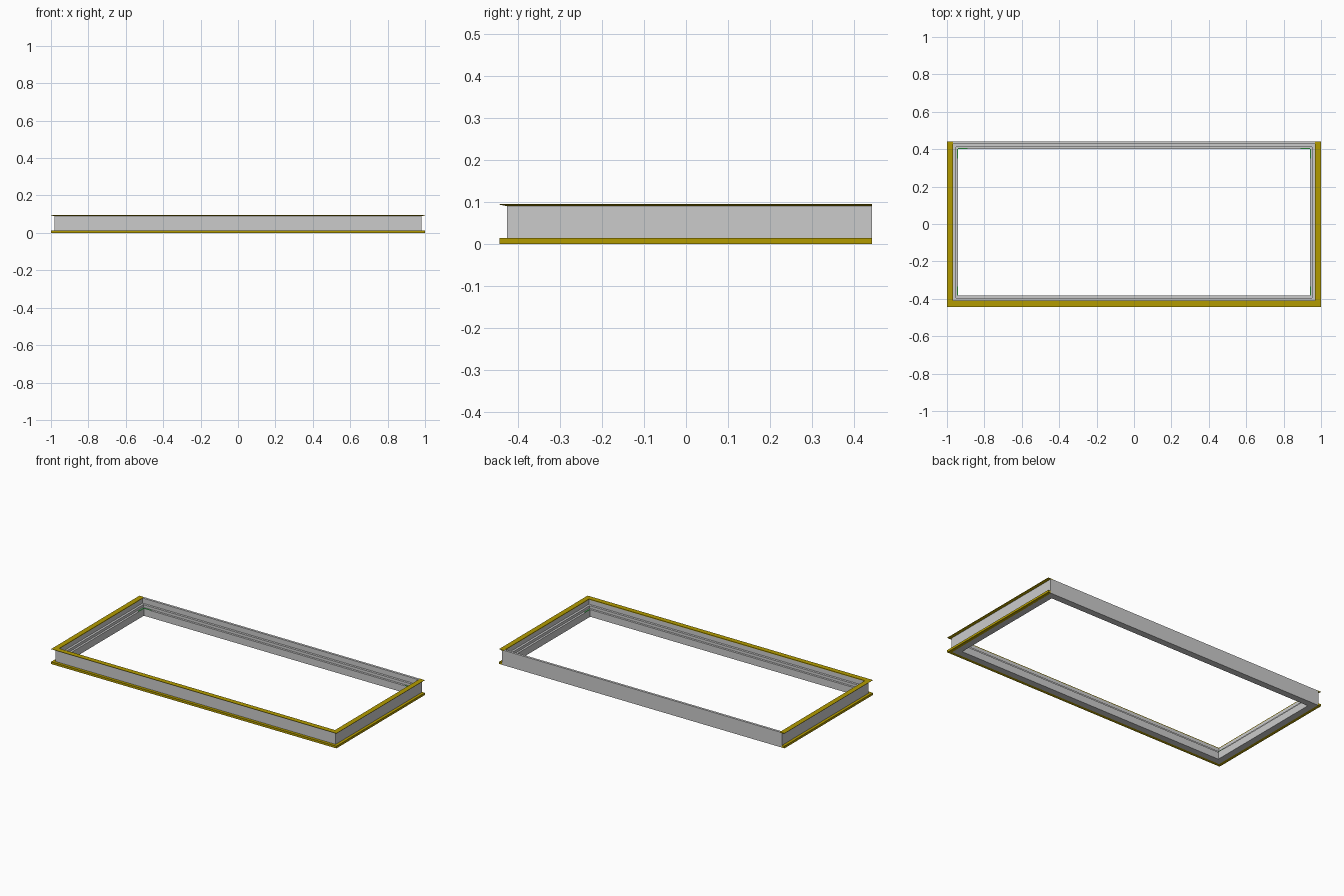
import bpy, bmesh

if "Cube" in bpy.data.objects:
    bpy.data.objects.remove(bpy.data.objects["Cube"])

# Outer wall of the frame body (the back is flush, the other sides carry flanges)
XW, YF, YB = 0.982, -0.425, 0.442


def material(name, rgb):
    m = bpy.data.materials.new(name)
    m.diffuse_color = (*rgb, 1)
    m.use_nodes = True
    m.node_tree.nodes["Principled BSDF"].inputs["Base Color"].default_value = m.diffuse_color
    return m


yellow = material("yellow", (0.45, 0.33, 0.0))
green = material("green", (0.05, 0.5, 0.08))


def finish(name, bm, mat=None):
    bmesh.ops.recalc_face_normals(bm, faces=bm.faces)
    me = bpy.data.meshes.new(name)
    bm.to_mesh(me)
    bm.free()
    ob = bpy.data.objects.new(name, me)
    bpy.context.collection.objects.link(ob)
    if mat:
        me.materials.append(mat)


def rail(name, profile, closed, mat=None):
    """Sweep (inset, z) profile round the rectangle with mitred corners."""
    bm = bmesh.new()

    def ring(sx, back):
        out = []
        for d, z in profile:
            if back:
                y = YB - d if closed else YB
            else:
                y = YF + d
            out.append(bm.verts.new((sx * (XW - d), y, z)))
        return out

    rings = [ring(-1, True), ring(-1, False), ring(1, False), ring(1, True)]
    n = len(profile)
    for i in range(4 if closed else 3):
        a, b = rings[i], rings[(i + 1) % 4]
        for k in range(n):
            j = (k + 1) % n
            bm.faces.new((a[k], a[j], b[j], b[k]))
    if not closed:
        bm.faces.new(rings[0])
        bm.faces.new(rings[3])
    finish(name, bm, mat)


# Stepped frame body
rail("frame_body", [(0, 0), (0.042, 0), (0.042, 0.045), (0.029, 0.045),
                    (0.029, 0.062), (0.015, 0.062), (0.015, 0.0905), (0, 0.0905)], True)

# Top cap of the back rail
bm = bmesh.new()
bmesh.ops.create_cube(bm, size=1)
for v in bm.verts:
    v.co = (v.co.x * 2 * (XW - 0.015), YB - 0.0075 + v.co.y * 0.015, 0.0925 + v.co.z * 0.004)
finish("back_cap", bm)

# Yellow flanges on front, left and right
rail("bottom_flange", [(-0.018, 0), (0.002, 0), (0.002, 0.014), (-0.018, 0.014)], False, yellow)
rail("top_flange", [(-0.018, 0.0935), (-0.018, 0.095), (0.015, 0.095),
                    (0.015, 0.0905), (-0.004, 0.0905)], False, yellow)

# Small green corner seals lying on the inner ledge
bm = bmesh.new()
for sx in (-1, 1):
    for cx, cy, lx, ly in ((0.943, 0.375, 0.006, 0.05), (0.943, -0.358, 0.006, 0.05),
                           (0.915, 0.403, 0.05, 0.006)):
        vs = bmesh.ops.create_cube(bm, size=1)["verts"]
        for v in vs:
            v.co = (sx * cx + v.co.x * lx, cy + v.co.y * ly, 0.046 + v.co.z * 0.003)
finish("corner_seals", bm, green)
